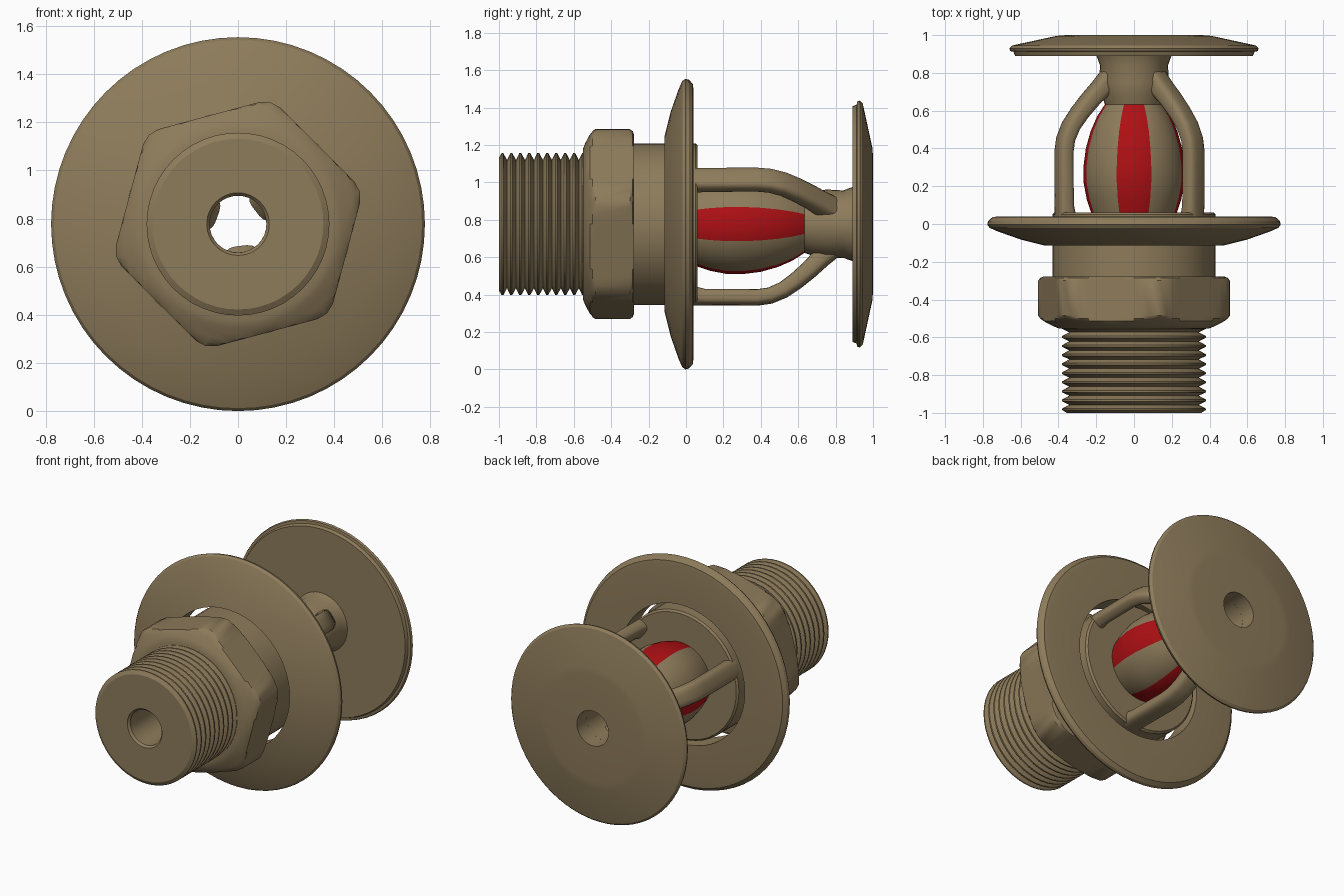
import bpy, bmesh, math
from mathutils import Vector

if "Cube" in bpy.data.objects:
    bpy.data.objects.remove(bpy.data.objects["Cube"])

C = 0.777          # height of the long axis, which runs along y
BORE = 0.118       # radius of the through hole


def material(name, rgb):
    m = bpy.data.materials.new(name)
    m.diffuse_color = (*rgb, 1)
    m.use_nodes = True
    m.node_tree.nodes["Principled BSDF"].inputs["Base Color"].default_value = m.diffuse_color
    return m


brass = material("brass", (0.27, 0.2, 0.105))
red = material("red", (0.42, 0.005, 0.007))


def finish(name, bm, angle=30):
    bmesh.ops.recalc_face_normals(bm, faces=bm.faces)
    me = bpy.data.meshes.new(name)
    bm.to_mesh(me)
    bm.free()
    me.materials.append(brass)
    ob = bpy.data.objects.new(name, me)
    bpy.context.collection.objects.link(ob)
    bpy.ops.object.select_all(action='DESELECT')
    ob.select_set(True)
    bpy.context.view_layer.objects.active = ob
    bpy.ops.object.shade_smooth_by_angle(angle=math.radians(angle))
    return ob


def lathe(name, profile, segs=48, limit=None, angle=30):
    """Turn a closed (radius, y) profile about the axis; limit(a) caps the radius."""
    bm = bmesh.new()
    rings = []
    for i in range(segs):
        a = 2 * math.pi * i / segs
        cap = limit(a) if limit else 9
        rings.append([bm.verts.new((min(r, cap) * math.cos(a), y,
                                    C + min(r, cap) * math.sin(a))) for r, y in profile])
    n = len(profile)
    for i in range(segs):
        p, q = rings[i], rings[(i + 1) % segs]
        for j in range(n):
            k = (j + 1) % n
            bm.faces.new((p[j], p[k], q[k], q[j]))
    return finish(name, bm, angle)


# Threaded pipe, collar and seat in one turned body
TEETH = 9
thread = [(BORE, -0.985), (0.13, -1.0), (0.355, -1.0), (0.38, -0.985)]
for i in range(TEETH):
    y = -0.985 + i * 0.048
    thread += [(0.38, y + 0.008), (0.343, y + 0.028), (0.38, y + 0.046)]
lathe("threaded_body", thread + [(0.38, -0.55), (0.38, -0.4), (0.432, -0.35), (0.432, 0.05),
                                 (0.42, 0.062), (BORE, 0.062)])

# Hex nut with rounded corners and a chamfered front
def hexagon(a):
    d = (a - math.radians(15)) % (math.pi / 3) - math.pi / 6
    return 0.467 / math.cos(d)

lathe("hex_nut", [(0.34, -0.55), (0.40, -0.552), (0.43, -0.54), (0.455, -0.527), (0.48, -0.513),
                  (0.505, -0.5), (0.524, -0.485), (0.524, -0.3), (0.505, -0.285),
                  (0.48, -0.278), (0.34, -0.278)], 72, hexagon)

# Loose wall flange around the collar
lathe("flange", [(0.468, -0.115), (0.60, -0.082), (0.72, -0.04), (0.765, -0.02), (0.777, -0.003),
                 (0.772, 0.015), (0.75, 0.036), (0.72, 0.04), (0.468, 0.04)], 64)

# Hub and deflector plate
lathe("hub", [(BORE, 0.62), (0.15, 0.62), (0.17, 0.68), (0.185, 0.75), (0.18, 0.84),
              (0.2, 0.895), (BORE, 0.895)], 32)
lathe("deflector", [(BORE, 0.89), (0.63, 0.89), (0.638, 0.912), (0.655, 0.915), (0.66, 0.93),
                    (0.645, 0.945), (0.41, 0.996), (0.36, 1.0), (BORE, 1.0)], 64, angle=25)

# Bulb with four red stripes
bulb = lathe("bulb", [(BORE, 0.055), (0.225, 0.055), (0.25, 0.13), (0.267, 0.22), (0.268, 0.3),
                      (0.255, 0.4), (0.23, 0.49), (0.195, 0.57), (0.15, 0.64), (BORE, 0.64)], 72)
bulb.data.materials.append(red)
for f in bulb.data.polygons:
    c = f.center
    r = math.hypot(c.x, c.z - C)
    off = math.atan2(c.z - C, c.x) % (math.pi / 2)
    off = min(off, math.pi / 2 - off)
    if r > 0.14 and abs(f.normal.y) < 0.95 and off < math.radians(20):
        f.material_index = 1


# Three frame arms: rounded bars swept along a bent path
def arm(name, degrees):
    a = math.radians(degrees)
    out = Vector((math.cos(a), 0, math.sin(a)))
    side = Vector((-math.sin(a), 0, math.cos(a)))
    path = [(0.385, 0.03, 0.05), (0.393, 0.1, 0.042), (0.395, 0.38, 0.042), (0.385, 0.45, 0.042),
            (0.355, 0.52, 0.043), (0.305, 0.59, 0.045), (0.245, 0.66, 0.048),
            (0.185, 0.72, 0.052), (0.13, 0.79, 0.05)]
    bm = bmesh.new()
    rings = []
    for i, (r, y, h) in enumerate(path):
        r0, y0, _ = path[max(i - 1, 0)]
        r1, y1, _ = path[min(i + 1, len(path) - 1)]
        t = (out * (r1 - r0) + Vector((0, y1 - y0, 0))).normalized()
        nrm = side.cross(t).normalized()
        ring = []
        for k in range(16):
            b = 2 * math.pi * (k + 0.5) / 16
            u = math.copysign(abs(math.cos(b)) ** 0.6, math.cos(b)) * h
            v = math.copysign(abs(math.sin(b)) ** 0.6, math.sin(b)) * 0.065
            ring.append(bm.verts.new(out * r + Vector((0, y, C)) + nrm * u + side * v))
        rings.append(ring)
    for p, q in zip(rings, rings[1:]):
        for k in range(16):
            bm.faces.new((p[k], p[(k + 1) % 16], q[(k + 1) % 16], q[k]))
    bm.faces.new(rings[0])
    bm.faces.new(rings[-1])
    finish(name, bm, 40)


for n, deg in enumerate((37, 160, 277)):
    arm(f"frame_arm_{n + 1}", deg)
